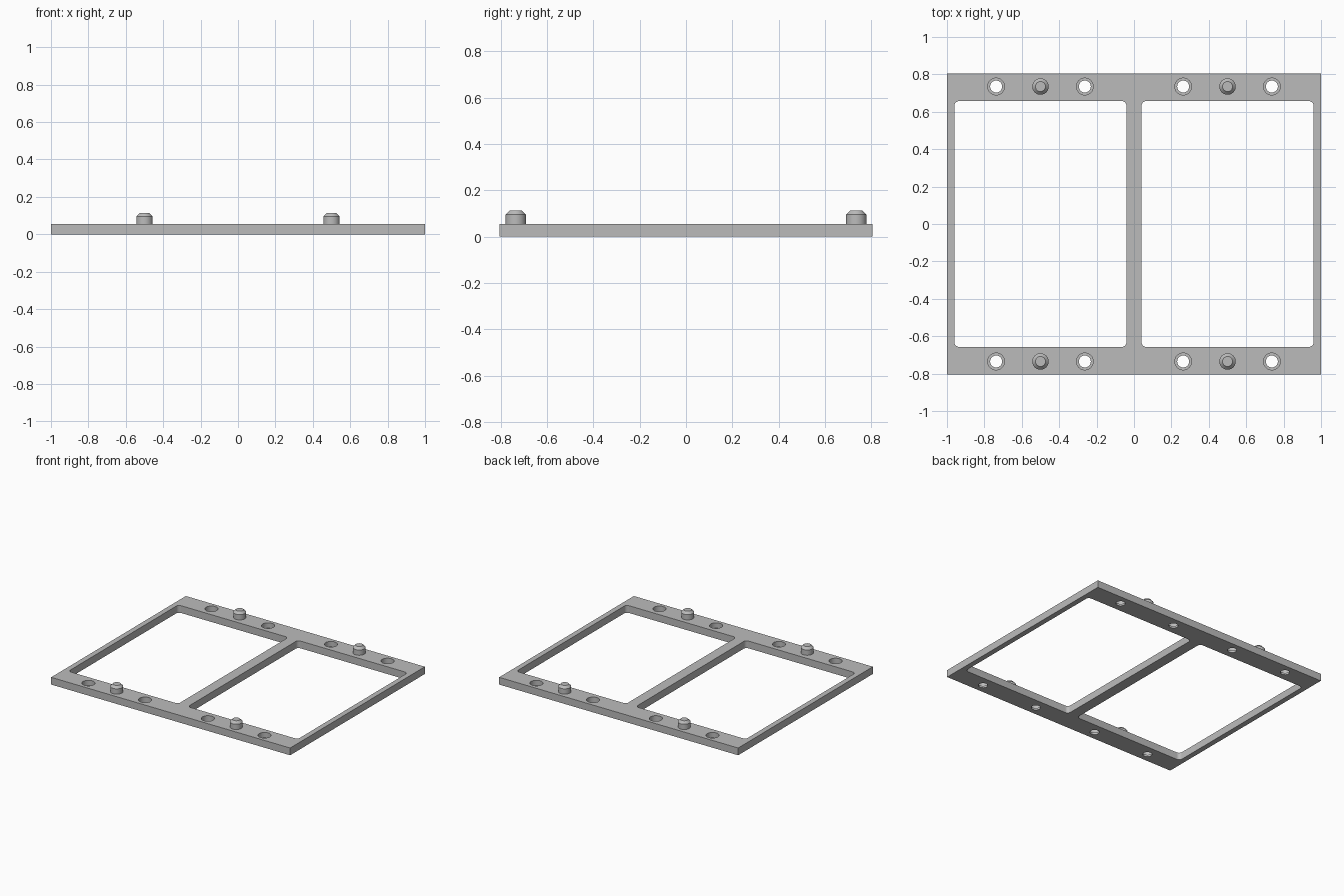
import bpy, bmesh, math
from mathutils import Vector

if "Cube" in bpy.data.objects:
    bpy.data.objects.remove(bpy.data.objects["Cube"], do_unlink=True)

THICK = 0.055           # plate thickness
BAR_Y = 0.735           # centre line of the end bars

grey = bpy.data.materials.new("plain grey")
grey.use_nodes = True
colour = (0.5, 0.5, 0.5, 1)
grey.diffuse_color = colour
grey.node_tree.nodes["Principled BSDF"].inputs["Base Color"].default_value = colour


def make_object(name, bm):
    bmesh.ops.recalc_face_normals(bm, faces=bm.faces)
    mesh = bpy.data.meshes.new(name)
    bm.to_mesh(mesh)
    bm.free()
    mesh.materials.append(grey)
    obj = bpy.data.objects.new(name, mesh)
    bpy.context.collection.objects.link(obj)
    return obj


def add_stack(bm, loops):
    """Skin a closed solid through a stack of matching point loops."""
    rings = [[bm.verts.new(p) for p in loop] for loop in loops]
    n = len(rings[0])
    for a, b in zip(rings, rings[1:]):
        for i in range(n):
            j = (i + 1) % n
            bm.faces.new((a[i], a[j], b[j], b[i]))
    bm.faces.new(rings[0][::-1])
    bm.faces.new(rings[-1])


def circle(x, y, z, r, n=32):
    return [Vector((x + r * math.cos(t), y + r * math.sin(t), z))
            for t in (math.tau * i / n for i in range(n))]


def rounded_rect(x, y, z, hx, hy, r, steps=6):
    points = []
    for q, (sx, sy) in enumerate([(1, 1), (-1, 1), (-1, -1), (1, -1)]):
        for i in range(steps + 1):
            t = (q + i / steps) * math.pi / 2
            points.append(Vector((x + sx * (hx - r) + r * math.cos(t),
                                  y + sy * (hy - r) + r * math.sin(t), z)))
    return points


def activate(obj):
    bpy.ops.object.select_all(action="DESELECT")
    obj.select_set(True)
    bpy.context.view_layer.objects.active = obj


# Plate
bm = bmesh.new()
bmesh.ops.create_cube(bm, size=1)
bmesh.ops.scale(bm, verts=bm.verts, vec=(2, 1.61, THICK))
bmesh.ops.translate(bm, verts=bm.verts, vec=(0, 0, THICK / 2))
frame = make_object("frame", bm)

# Cutter: two windows and eight counterbored holes
bm = bmesh.new()
for cx in (-0.5, 0.5):
    add_stack(bm, [rounded_rect(cx, 0, z, 0.46, 0.657, 0.025) for z in (-0.1, 0.2)])
    for x in (cx - 0.237, cx + 0.237):
        for y in (-BAR_Y, BAR_Y):
            profile = [(-0.1, 0.032), (0.015, 0.032), (0.015, 0.045), (0.2, 0.045)]
            add_stack(bm, [circle(x, y, z, r) for z, r in profile])
cutter = make_object("opening_cutter", bm)
cutter.hide_render = True

cut = frame.modifiers.new("openings", "BOOLEAN")
cut.operation = "DIFFERENCE"
cut.solver = "EXACT"
cut.object = cutter
activate(frame)
bpy.ops.object.modifier_apply(modifier=cut.name)
bpy.data.objects.remove(cutter, do_unlink=True)
bpy.ops.object.shade_smooth_by_angle(angle=math.radians(30))

# Locating pegs with chamfered tips
for side, x in (("right", -0.5), ("left", 0.5)):
    for end, y in (("front", -BAR_Y), ("back", BAR_Y)):
        bm = bmesh.new()
        profile = [(THICK - 0.01, 0.044), (0.095, 0.044), (0.113, 0.027)]
        add_stack(bm, [circle(x, y, z, r) for z, r in profile])
        activate(make_object(f"{end}_{side}_peg", bm))
        bpy.ops.object.shade_smooth_by_angle(angle=math.radians(30))
